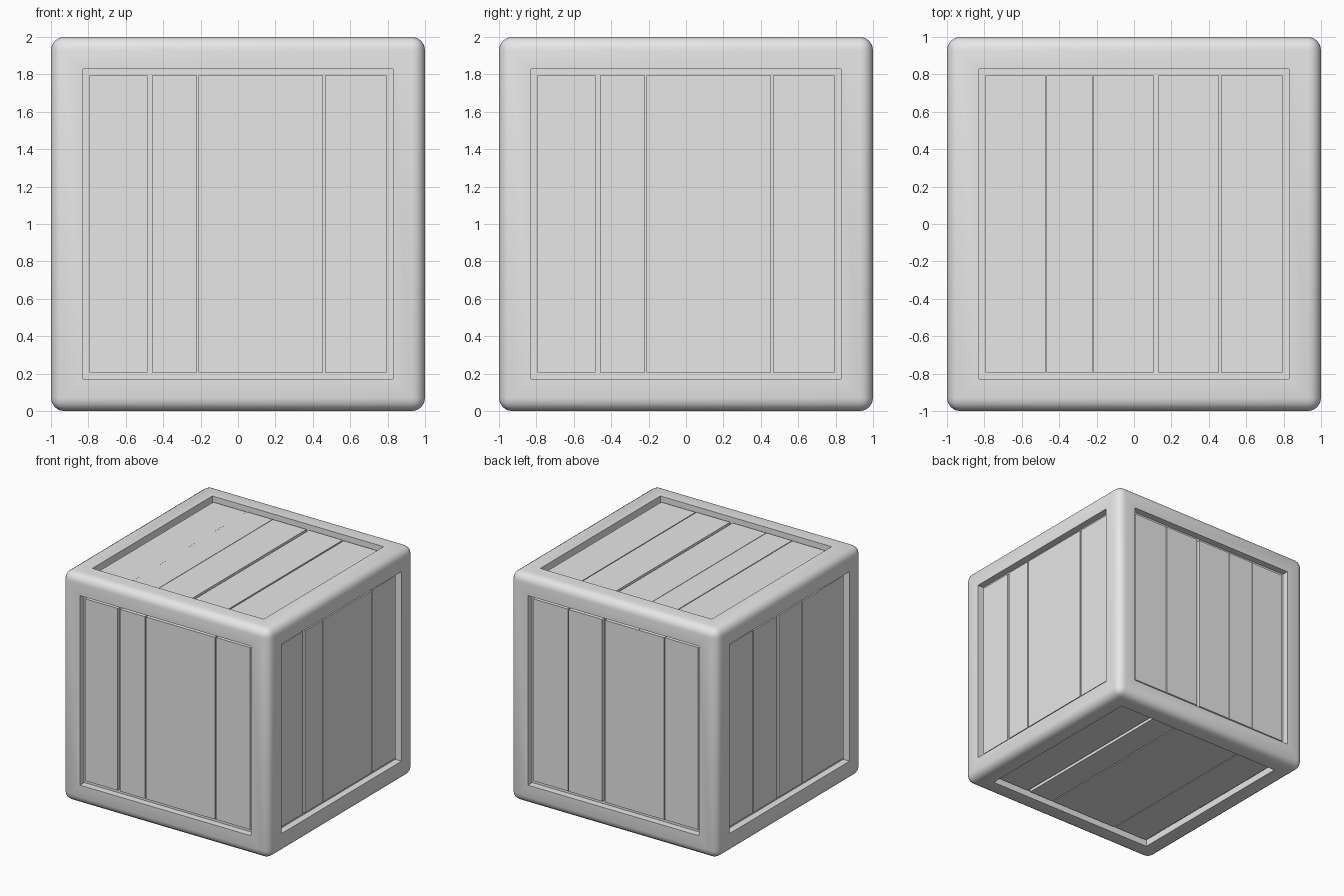
import bpy, bmesh
from mathutils import Matrix, Vector

if "Cube" in bpy.data.objects:
    bpy.data.objects.remove(bpy.data.objects["Cube"], do_unlink=True)

GREY = (0.8, 0.8, 0.8, 1)
mat = bpy.data.materials.new("plain grey")
mat.use_nodes = True
mat.diffuse_color = GREY
mat.node_tree.nodes["Principled BSDF"].inputs["Base Color"].default_value = GREY

CENTRE = Vector((0, 0, 1))
BEVEL, OPENING = 0.07, 0.785
PLANK_DEPTH, GROOVE_DEPTH = 0.03, 0.06


def add_object(name, bm):
    mesh = bpy.data.meshes.new(name)
    bm.to_mesh(mesh)
    bm.free()
    mesh.materials.append(mat)
    obj = bpy.data.objects.new(name, mesh)
    bpy.context.collection.objects.link(obj)
    return obj


# Rounded frame with a square recess in each side
bm = bmesh.new()
bmesh.ops.create_cube(bm, size=2, matrix=Matrix.Translation(CENTRE))
bmesh.ops.bevel(bm, geom=bm.edges[:], offset=BEVEL, segments=4,
                profile=0.5, affect='EDGES')
sides = sorted(bm.faces, key=lambda f: f.calc_area())[-6:]
bmesh.ops.inset_individual(bm, faces=sides, thickness=1 - BEVEL - OPENING)
floors = bmesh.ops.extrude_discrete_faces(bm, faces=sides)["faces"]
for face in floors:
    face.normal_update()
    bmesh.ops.translate(bm, verts=face.verts[:], vec=face.normal * -GROOVE_DEPTH)
bmesh.ops.recalc_face_normals(bm, faces=bm.faces[:])
frame = add_object("frame", bm)
bpy.ops.object.select_all(action='DESELECT')
frame.select_set(True)
bpy.context.view_layer.objects.active = frame
bpy.ops.object.shade_smooth_by_angle(angle=0.6)


# Planks: boxes between the grooves, laid in one recess
def add_planks(name, across, along, grooves):
    u, v = Vector(across), Vector(along)
    n = u.cross(v)
    turn = Matrix((u, v, n)).transposed().to_4x4()
    place = Matrix.Translation(CENTRE) @ turn
    reach = OPENING + 0.01
    starts = [-reach] + [g[1] for g in grooves]
    ends = [g[0] for g in grooves] + [reach]
    bm = bmesh.new()
    for i, (a, b) in enumerate(zip(starts, ends)):
        # the outer planks sit slightly lower
        lower = 0.003 if i in (0, len(grooves)) else 0
        top = 1 - PLANK_DEPTH - lower
        bottom = 1 - GROOVE_DEPTH - 0.01
        box = Matrix.Translation(((a + b) / 2, 0, (top + bottom) / 2))
        size = Matrix.Diagonal((b - a, 2 * reach, top - bottom, 1))
        bmesh.ops.create_cube(bm, size=1, matrix=place @ box @ size)
    add_object(name, bm)


four = [(-0.485, -0.46), (-0.22, -0.21), (0.455, 0.465)]
five = [(-0.472, -0.468), (-0.222, -0.218), (0.105, 0.13), (0.455, 0.465)]
five_mirrored = [(-b, -a) for a, b in reversed(five)]

X, Y, Z = (1, 0, 0), (0, 1, 0), (0, 0, 1)
BACK_X, BACK_Y = (-1, 0, 0), (0, -1, 0)
add_planks("front_planks", X, Z, four)
add_planks("left_planks", Y, Z, four)
add_planks("back_planks", BACK_X, Z, five_mirrored)
add_planks("right_planks", BACK_Y, Z, five_mirrored)
add_planks("top_planks", X, Y, five)
add_planks("bottom_planks", BACK_X, Y, four)
